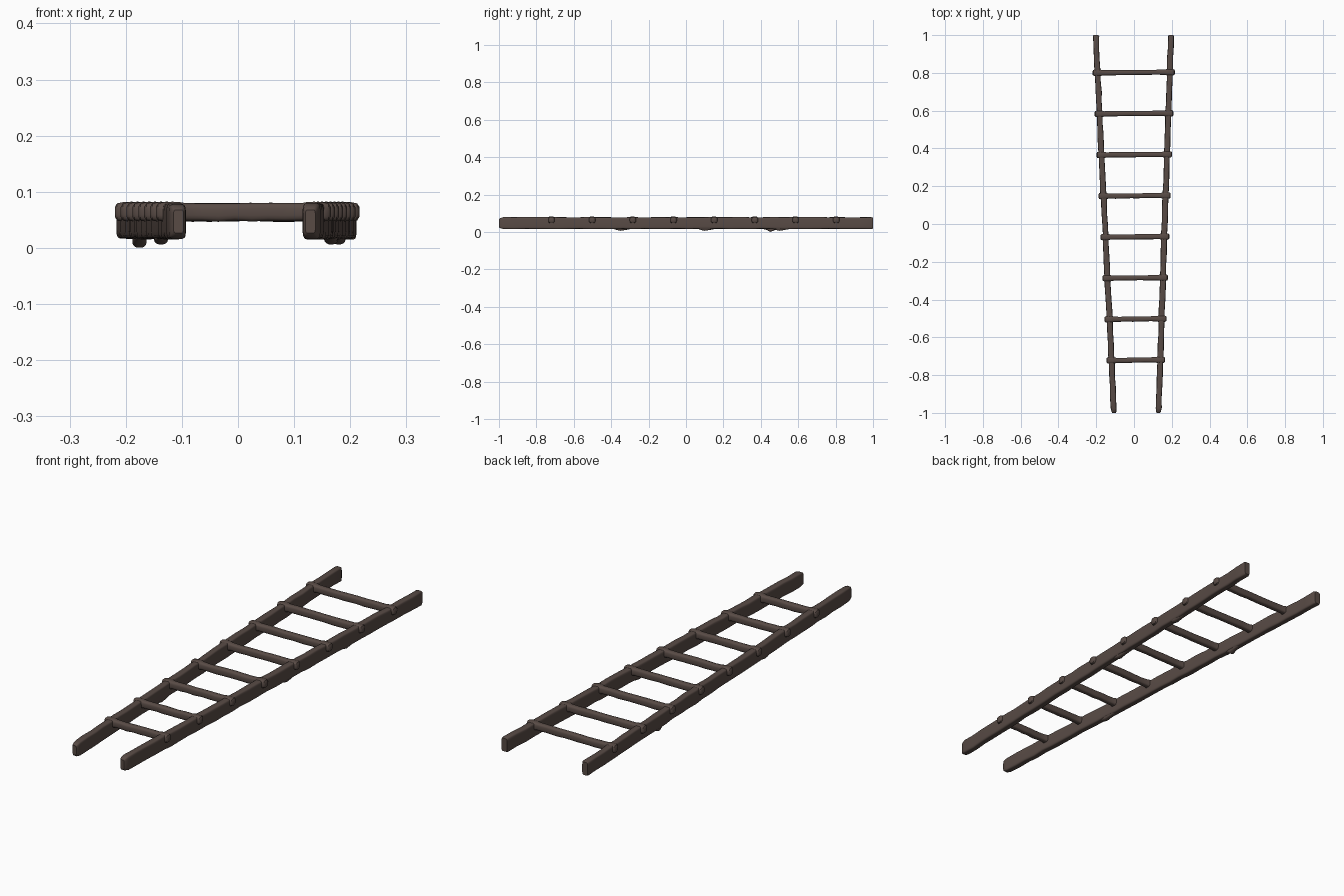
import bpy, bmesh, math, random
from mathutils import Vector

if "Cube" in bpy.data.objects:
    bpy.data.objects.remove(bpy.data.objects["Cube"])

random.seed(4)

wood = bpy.data.materials.new("dark weathered wood")
wood.diffuse_color = (0.098, 0.070, 0.060, 1)
wood.use_nodes = True
wood.node_tree.nodes["Principled BSDF"].inputs["Base Color"].default_value = wood.diffuse_color


def section(hw, hh, power, n=16):
    """Rounded-rectangle outline as (across, up) pairs."""
    pts = []
    for i in range(n):
        a = 2 * math.pi * (i + 0.5) / n
        c, s = math.cos(a), math.sin(a)
        pts.append((hw * math.copysign(abs(c) ** (2 / power), c),
                    hh * math.copysign(abs(s) ** (2 / power), s)))
    return pts


def loft(name, stations, across, power):
    """Skin outlines along a list of (centre, half_width, half_height)."""
    bm = bmesh.new()
    rings = []
    for centre, hw, hh in stations:
        rings.append([bm.verts.new(Vector(centre) + across * u + Vector((0, 0, v)))
                      for u, v in section(hw, hh, power)])
    for a, b in zip(rings, rings[1:]):
        for i in range(len(a)):
            j = (i + 1) % len(a)
            bm.faces.new((a[i], a[j], b[j], b[i]))
    bm.faces.new(rings[0])
    bm.faces.new(rings[-1])
    bmesh.ops.recalc_face_normals(bm, faces=bm.faces)
    me = bpy.data.meshes.new(name)
    bm.to_mesh(me)
    bm.free()
    me.materials.append(wood)
    ob = bpy.data.objects.new(name, me)
    bpy.context.collection.objects.link(ob)
    bpy.context.view_layer.objects.active = ob
    ob.select_set(True)
    bpy.ops.object.shade_smooth_by_angle(angle=math.radians(40))
    ob.select_set(False)


def jit(r):
    return random.uniform(-r, r)


# Rail centre lines: x at the front end and at the back end
RAILS = {"left_rail": (-0.106, -0.202), "right_rail": (0.129, 0.196)}


def rail_x(name, y):
    a, b = RAILS[name]
    return a + (b - a) * (y + 1) / 2


# Side rails: slightly uneven planks, rounded at the front, cut square at the back
for name in RAILS:
    st = [((rail_x(name, -1), -1.0, 0.047), 0.009, 0.021),
          ((rail_x(name, -0.994), -0.994, 0.047), 0.013, 0.027)]
    count = 34
    for i in range(count + 1):
        y = -0.975 + 1.967 * i / count
        st.append(((rail_x(name, y) + jit(0.0015), y, 0.0475 + jit(0.001)),
                   0.0155 + jit(0.001), 0.0315 + jit(0.001)))
    st.append(((rail_x(name, 1), 1.0, 0.0475), 0.0135, 0.029))
    loft(name, st, Vector((1, 0, 0)), 6)

# Rungs: flattened rods with thicker knobs outside each rail
for k in range(8):
    y = -0.722 + 0.2175 * k
    x0 = rail_x("left_rail", y) - 0.027
    x1 = rail_x("right_rail", y) + 0.027
    span = x1 - x0
    st = []
    knob = [(0, 0.009, 0.009), (0.004, 0.015, 0.0155), (0.014, 0.018, 0.0175),
            (0.030, 0.018, 0.0185), (0.044, 0.0165, 0.0175), (0.052, 0.014, 0.016)]
    for d, w, h in knob:
        st.append(((x0 + d, y, 0.064), w, h))
    for i in range(1, 7):
        t = i / 7
        x = x0 + 0.052 + (span - 0.104) * t
        st.append(((x, y + 0.003 * t + jit(0.001), 0.0635 + jit(0.0008)),
                   0.0135 + jit(0.0008), 0.016 + jit(0.0008)))
    for d, w, h in reversed(knob):
        st.append(((x1 - d, y + 0.003, 0.064), w, h))
    loft("rung_%d" % (k + 1), st, Vector((0, 1, 0)), 3.2)

# Splinters: small rough lumps along the underside of the rails
for k, (name, y) in enumerate([("left_rail", 0.45), ("left_rail", -0.35),
                               ("right_rail", 0.5), ("right_rail", 0.1)]):
    x = rail_x(name, y)
    st = [((x, y + d, 0.021), w, h) for d, w, h in
          [(-0.04, 0.005, 0.002), (-0.015, 0.012, 0.010), (0.0, 0.013, 0.013),
           (0.03, 0.011, 0.008), (0.06, 0.005, 0.002)]]
    st = [((c[0], c[1], c[2] - (0.008 if k == 0 and i == 2 else 0.002)), w, h)
          for i, (c, w, h) in enumerate(st)]
    loft("splinter_%d" % (k + 1), st, Vector((1, 0, 0)), 2.5)
